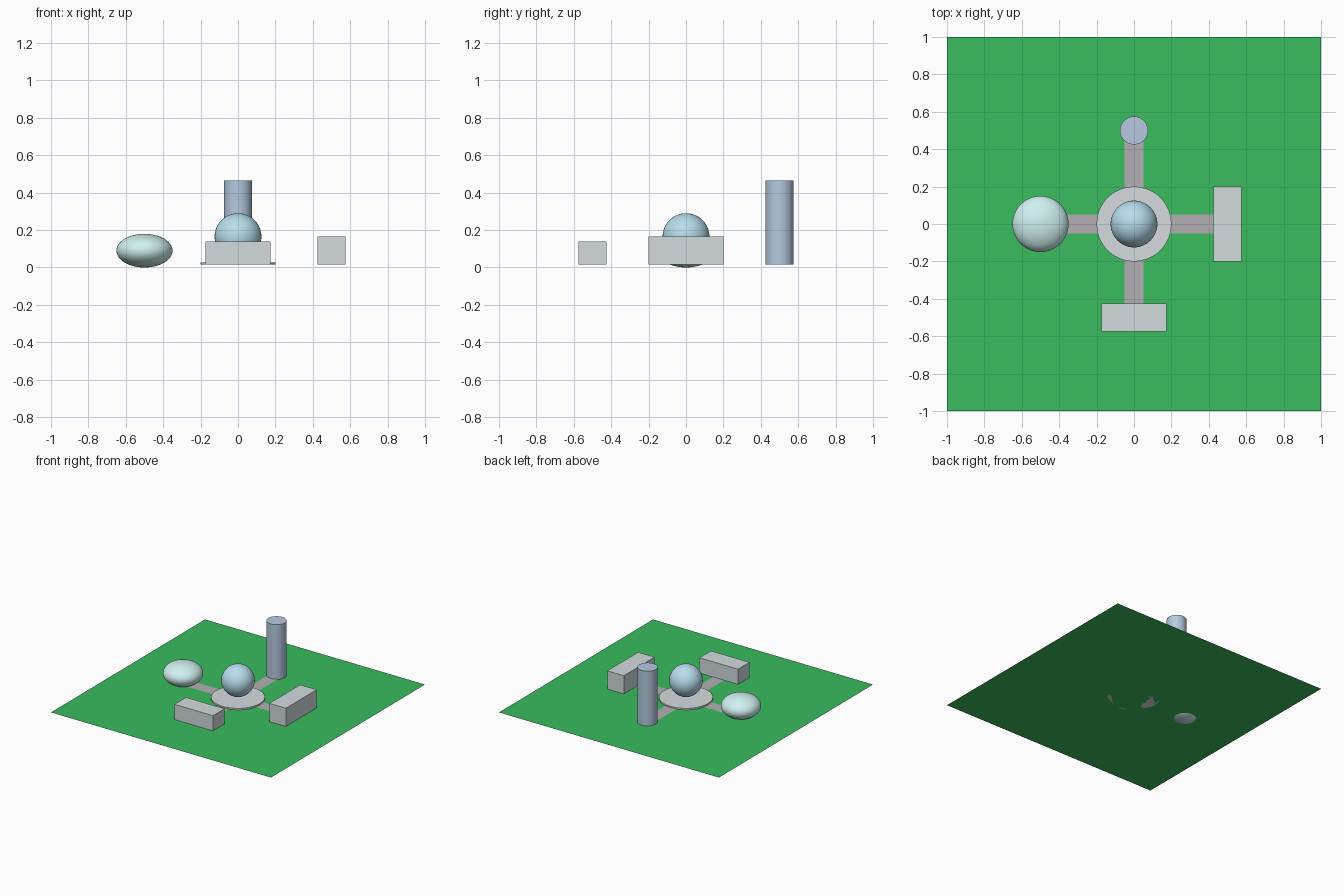
import bpy
from math import pi, radians

if "Cube" in bpy.data.objects:
    bpy.data.objects.remove(bpy.data.objects["Cube"])

G = 0.015  # ground level; the ellipsoid dips below it to z = 0


def material(name, r, g, b):
    lin = [(c / 255 / 12.92) if c < 11 else ((c / 255 + 0.055) / 1.055) ** 2.4 for c in (r, g, b)]
    m = bpy.data.materials.new(name)
    m.diffuse_color = (*lin, 1)
    m.use_nodes = True
    m.node_tree.nodes["Principled BSDF"].inputs["Base Color"].default_value = m.diffuse_color
    return m


def finish(name, mat, scale=(1, 1, 1), smooth=False):
    ob = bpy.context.object
    ob.name = name
    ob.scale = scale
    bpy.ops.object.transform_apply(location=False, rotation=True, scale=True)
    ob.data.materials.append(mat)
    if smooth:
        bpy.ops.object.shade_smooth_by_angle(angle=radians(35))
    return ob


def box(name, mat, x, y, size):
    bpy.ops.mesh.primitive_cube_add(size=1, location=(x, y, G + size[2] / 2))
    return finish(name, mat, size)


def cylinder(name, mat, x, y, radius, height):
    bpy.ops.mesh.primitive_cylinder_add(vertices=64, radius=radius, depth=height,
                                        location=(x, y, G + height / 2))
    return finish(name, mat, smooth=True)


def ball(name, mat, location, scale):
    bpy.ops.mesh.primitive_uv_sphere_add(segments=64, ring_count=32, radius=1, location=location)
    return finish(name, mat, scale, smooth=True)


grass = material("grass", 58, 188, 94)
paving = material("paving", 180, 176, 180)
stone = material("stone", 214, 219, 223)
pale = material("pale_wall", 209, 219, 222)
tower_blue = material("tower_blue", 182, 202, 224)
sky_blue = material("sky_blue", 184, 222, 236)
mint = material("mint", 208, 240, 240)

# Lawn sheet
bpy.ops.mesh.primitive_plane_add(size=2, location=(0, 0, G))
finish("lawn", grass)

# Four paths leading out from the centre
for i, side in enumerate(("right", "back", "left", "front")):
    dx, dy = ((1, 0), (0, 1), (-1, 0), (0, -1))[i]
    bpy.ops.mesh.primitive_plane_add(size=1, location=(dx * 0.275, dy * 0.275, G + 0.002),
                                     rotation=(0, 0, i * pi / 2))
    finish("path_" + side, paving, (0.45, 0.1, 1))

# Central plaza and sphere
cylinder("plaza", stone, 0, 0, 0.2, 0.012)
ball("central_sphere", sky_blue, (0, 0, G + 0.15), (0.125, 0.125, 0.125))

# Buildings around the plaza
cylinder("tower", tower_blue, 0, 0.5, 0.075, 0.45)
ball("oval_dome", mint, (-0.5, 0, 0.09), (0.15, 0.15, 0.09))
box("right_block", pale, 0.5, 0, (0.15, 0.4, 0.15))
box("front_block", pale, 0, -0.5, (0.35, 0.15, 0.125))
